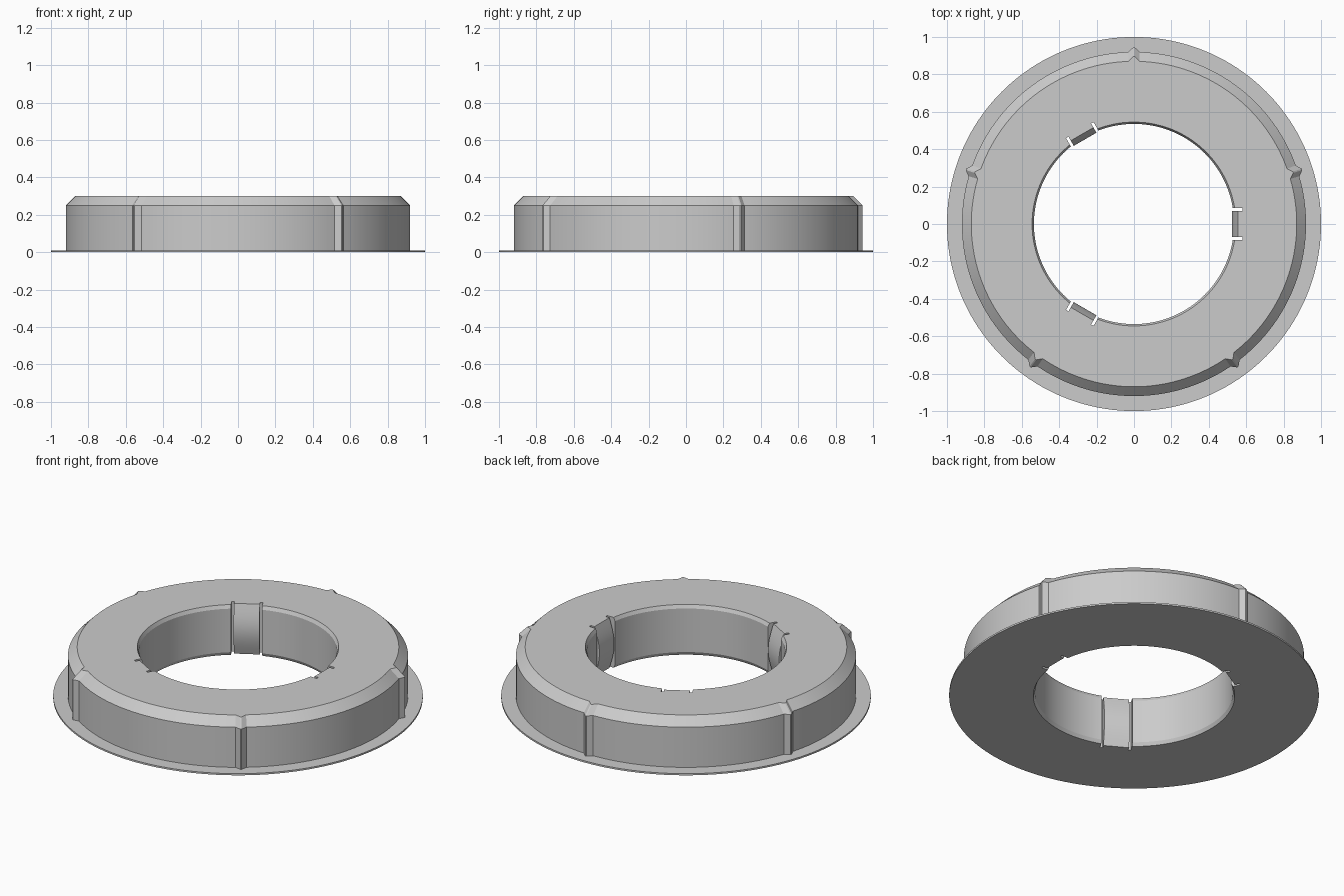
import bpy, bmesh
from math import pi, cos, sin, radians
from mathutils import Matrix

if "Cube" in bpy.data.objects:
    bpy.data.objects.remove(bpy.data.objects["Cube"], do_unlink=True)

grey = bpy.data.materials.new("plain_grey")
grey.use_nodes = True
grey.diffuse_color = (0.6, 0.6, 0.6, 1)
grey.node_tree.nodes["Principled BSDF"].inputs["Base Color"].default_value = (0.6, 0.6, 0.6, 1)

HEIGHT = 0.30
RIBS = [radians(18 + 72 * i) for i in range(5)]
CLIPS = [radians(120 * i) for i in range(3)]


def finish(name, bm):
    bmesh.ops.recalc_face_normals(bm, faces=bm.faces)
    mesh = bpy.data.meshes.new(name)
    bm.to_mesh(mesh)
    bm.free()
    mesh.materials.append(grey)
    ob = bpy.data.objects.new(name, mesh)
    bpy.context.collection.objects.link(ob)
    return ob


def smooth(ob):
    bpy.ops.object.select_all(action='DESELECT')
    ob.select_set(True)
    bpy.context.view_layer.objects.active = ob
    bpy.ops.object.shade_smooth_by_angle(angle=radians(25))


# Ring body: closed section swept round, with pointed ribs on the outer wall
# Each section point is (radius, height, follows the ribs)
section = [(0.545, 0, 0), (1, 0, 0), (1, 0.01, 0), (0.92, 0.01, 1), (0.92, 0.25, 1),
           (0.87, HEIGHT, 1), (0.545, HEIGHT, 0), (0.535, 0.28, 0), (0.535, 0.02, 0)]
half = 0.033
stops = [(2 * pi * i / 160, 0) for i in range(160)]
stops = [s for s in stops if all(abs(s[0] - r) > half * 1.2 for r in RIBS)]
for r in RIBS:
    stops += [(r - half, 0), (r - 0.004, 0.025), (r + 0.004, 0.025), (r + half, 0)]
stops.sort()

bm = bmesh.new()
loops = [[bm.verts.new(((r + bump * rib) * cos(a), (r + bump * rib) * sin(a), z))
          for r, z, rib in section] for a, bump in stops]
n = len(section)
for i, a in enumerate(loops):
    b = loops[(i + 1) % len(loops)]
    for j in range(n):
        k = (j + 1) % n
        bm.faces.new((a[j], b[j], b[k], a[k]))
body = finish("ring_body", bm)

# Pockets in the bore for the clips
bm = bmesh.new()
for a in CLIPS:
    place = (Matrix.Rotation(a, 4, 'Z') @ Matrix.Translation((0.515, 0, HEIGHT / 2))
             @ Matrix.Diagonal((0.13, 0.17, 1, 1)))
    bmesh.ops.create_cube(bm, size=1, matrix=place)
cutter = finish("pocket_cutter", bm)
cutter.hide_render = True
cut = body.modifiers.new("pockets", 'BOOLEAN')
cut.operation = 'DIFFERENCE'
cut.solver = 'EXACT'
cut.object = cutter
bpy.context.view_layer.objects.active = body
bpy.ops.object.modifier_apply(modifier=cut.name)
bpy.data.objects.remove(cutter, do_unlink=True)
smooth(body)

# Spring clips: bowed inner face, standing between two narrow slots
steps = 14
for i, a in enumerate(CLIPS):
    bm = bmesh.new()
    outline = [(0.555 - 0.032 * sin(pi * s / steps), HEIGHT * s / steps) for s in range(steps + 1)]
    outline += [(0.582, HEIGHT), (0.582, 0)]
    face = bm.faces.new([bm.verts.new((x, -0.07, z)) for x, z in outline])
    side = bmesh.ops.extrude_face_region(bm, geom=[face])["geom"]
    bmesh.ops.translate(bm, vec=(0, 0.14, 0),
                        verts=[v for v in side if isinstance(v, bmesh.types.BMVert)])
    bmesh.ops.rotate(bm, verts=bm.verts, cent=(0, 0, 0), matrix=Matrix.Rotation(a, 3, 'Z'))
    smooth(finish(f"spring_clip_{i + 1}", bm))
